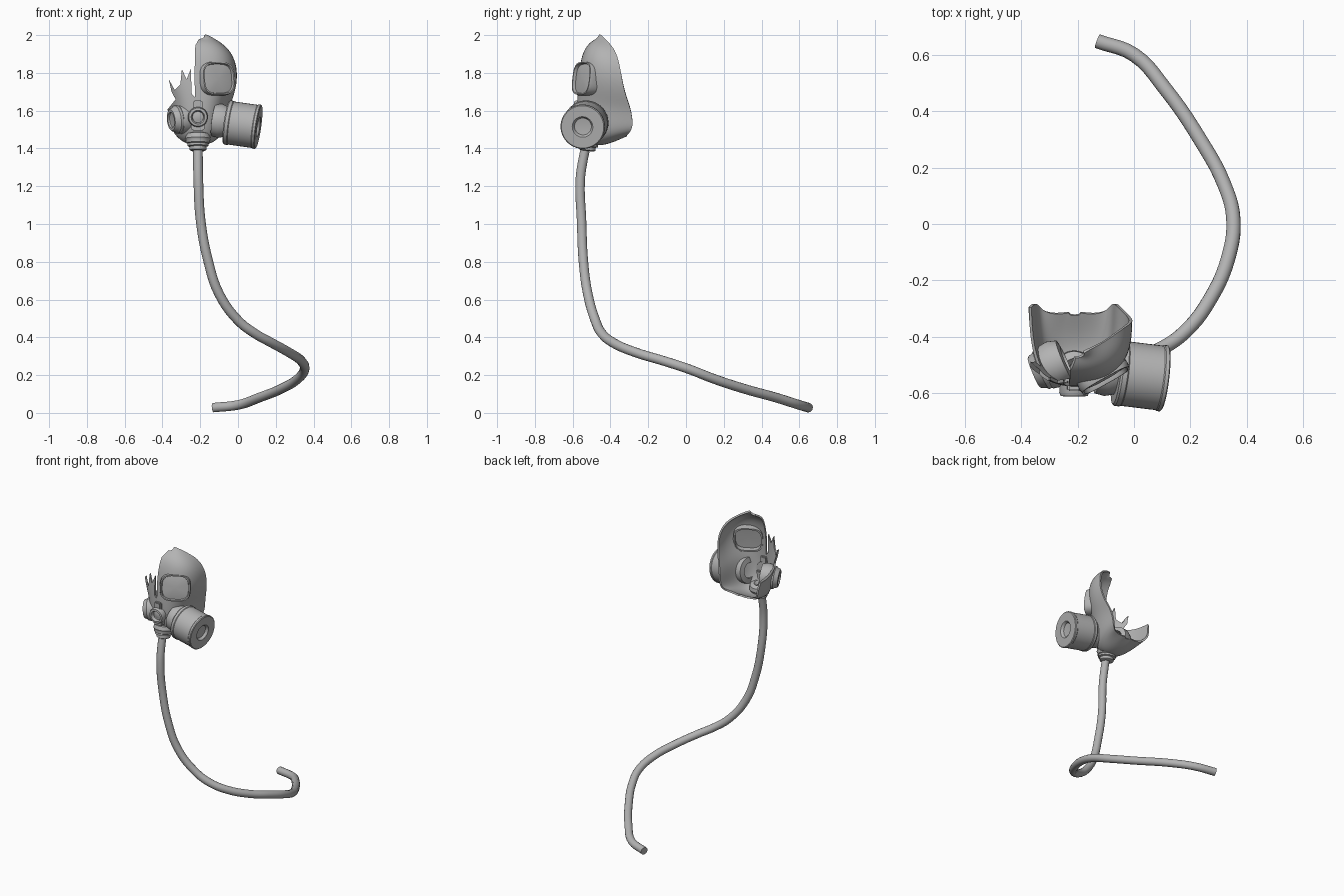
import bpy, bmesh, math
from mathutils import Vector

if "Cube" in bpy.data.objects:
    bpy.data.objects.remove(bpy.data.objects["Cube"])

XC = -0.21  # centre line of the mask
mat = bpy.data.materials.new("grey_rubber")
mat.diffuse_color = (0.45, 0.45, 0.45, 1)
mat.use_nodes = True
mat.node_tree.nodes["Principled BSDF"].inputs["Base Color"].default_value = mat.diffuse_color


def add_object(name, bm, recalc=True):
    if recalc:
        bmesh.ops.recalc_face_normals(bm, faces=bm.faces[:])
    me = bpy.data.meshes.new(name)
    bm.to_mesh(me)
    bm.free()
    ob = bpy.data.objects.new(name, me)
    bpy.context.collection.objects.link(ob)
    me.materials.append(mat)
    return ob


def smooth(ob, angle=35):
    bpy.ops.object.select_all(action='DESELECT')
    ob.select_set(True)
    bpy.context.view_layer.objects.active = ob
    bpy.ops.object.shade_smooth_by_angle(angle=math.radians(angle))


def spow(v, p):
    return math.copysign(abs(v) ** p, v)


def lathe(name, profile, origin, axis, sx=1, sy=1, power=2, seg=40):
    """Sweep (radius, height) pairs around an axis; power > 2 squares the outline."""
    bm = bmesh.new()
    q = Vector(axis).normalized().to_track_quat('Z', 'Y')
    rings = []
    for r, h in profile:
        ring = []
        for i in range(seg):
            a = 2 * math.pi * i / seg
            p = Vector((r * sx * spow(math.cos(a), 2 / power),
                        r * sy * spow(math.sin(a), 2 / power), h))
            ring.append(bm.verts.new(Vector(origin) + q @ p))
        rings.append(ring)
    for a, b in zip(rings, rings[1:]):
        for i in range(seg):
            j = (i + 1) % seg
            bm.faces.new((a[i], a[j], b[j], b[i]))
    bmesh.ops.remove_doubles(bm, verts=bm.verts[:], dist=1e-5)
    ob = add_object(name, bm)
    smooth(ob)
    return ob


def prism(name, outline, y0, y1, bevel=0):
    """Extrude an x,z outline along y."""
    bm = bmesh.new()
    face = bm.faces.new([bm.verts.new((x, y0, z)) for x, z in outline])
    ext = bmesh.ops.extrude_face_region(bm, geom=[face])
    for v in ext['geom']:
        if isinstance(v, bmesh.types.BMVert):
            v.co.y = y1
    if bevel:
        bmesh.ops.bevel(bm, geom=bm.edges[:], offset=bevel, segments=2, affect='EDGES')
    return add_object(name, bm)


# Face shell: each row runs rim - front centre - rim
# (front y, front z, rim half width, rim y, rim z)
rows = [(-.475, 1.98, .035, -.455, 2.008), (-.505, 1.965, .105, -.42, 1.972),
        (-.535, 1.93, .165, -.375, 1.925), (-.555, 1.88, .202, -.352, 1.85),
        (-.568, 1.80, .207, -.338, 1.76), (-.574, 1.72, .188, -.32, 1.68),
        (-.577, 1.65, .162, -.293, 1.61), (-.577, 1.58, .152, -.283, 1.55),
        (-.567, 1.50, .145, -.283, 1.51), (-.54, 1.44, .125, -.30, 1.48),
        (-.48, 1.41, .09, -.315, 1.47), (-.40, 1.425, .05, -.315, 1.465),
        (-.32, 1.462, .02, -.31, 1.465)]
bm = bmesh.new()
COLS, E = 20, 2 / 2.6
grid = []
for fy, fz, w, ry, rz in rows:
    line = []
    for c in range(COLS + 1):
        t = -math.pi / 2 + math.pi * c / COLS
        f = max(math.cos(t), 0) ** E
        line.append(bm.verts.new((XC + w * spow(math.sin(t), E),
                                  ry + (fy - ry) * f, rz + (fz - rz) * f)))
    grid.append(line)
for a, b in zip(grid, grid[1:]):
    for c in range(COLS):
        bm.faces.new((a[c], b[c], b[c + 1], a[c + 1]))
shell = add_object("face_shell", bm, recalc=False)
shell.modifiers.new("round", 'SUBSURF').levels = 2
thick = shell.modifiers.new("thickness", 'SOLIDIFY')
thick.thickness, thick.offset = 0.012, -1

# Cutters: eye opening and the jagged tear on the left half
EYE, EYE_AXIS = (-.105, -.545, 1.77), (.48, -.86, .13)
eye_args = dict(origin=EYE, axis=EYE_AXIS, sx=.09, sy=.083, power=3.2, seg=48)
eye_cut = lathe("eye_cutter", [(0, -.07), (.97, -.07), (.97, .08), (0, .08)], **eye_args)
tear_cut = prism("tear_cutter", [
    (-.2, 2.2), (-.2, 1.992), (-.226, 1.945), (-.23, 1.80), (-.228, 1.67), (-.245, 1.69),
    (-.25, 1.82), (-.272, 1.765), (-.297, 1.82), (-.305, 1.74), (-.335, 1.71),
    (-.366, 1.765), (-.352, 1.70), (-.33, 1.66), (-.37, 1.61), (-.6, 1.61), (-.6, 2.2)],
    -.8, -.1)
for cutter in (eye_cut, tear_cut):
    cutter.hide_render = True
    cutter.hide_set(True)
    m = shell.modifiers.new(cutter.name, 'BOOLEAN')
    m.object, m.operation, m.solver = cutter, 'DIFFERENCE', 'EXACT'
dg = bpy.context.evaluated_depsgraph_get()
baked = bpy.data.meshes.new_from_object(shell.evaluated_get(dg))
shell.modifiers.clear()
shell.data = baked
smooth(shell, 40)
for cutter in (eye_cut, tear_cut):
    bpy.data.objects.remove(cutter)

# Eye frame and lens
lathe("eye_frame", [(.93, -.045), (1.05, -.045), (1.09, -.005), (1.05, .012),
                    (.97, .012), (.93, .0), (.93, -.045)], **eye_args)
lathe("eye_lens", [(0, .004), (.6, .002), (.96, -.004), (.96, -.012), (0, -.008)], **eye_args)

# Filter canister on the right with its cheek socket
CAN_AXIS = (.98, -.12, -.14)
lathe("canister_socket", [(.05, -.08), (.085, -.075), (.09, -.04), (.08, -.005), (.05, -.005),
                          (.05, -.08)], (-.055, -.525, 1.54), CAN_AXIS)
lathe("filter_canister", [(0, -.03), (.05, -.03), (.07, -.005), (.112, -.002), (.118, .005),
                          (.118, .022), (.115, .026), (.115, .152), (.118, .156), (.118, .168),
                          (.113, .172), (.055, .172), (.05, .168), (.045, .155), (0, .15)],
      (-.06, -.527, 1.538), CAN_AXIS)

# Valve on the left cheek
VALVE_AXIS = (-.9, -.38, -.1)
lathe("cheek_socket", [(.045, -.09), (.075, -.085), (.085, -.05), (.078, -.01), (.045, -.01),
                       (.045, -.09)], (-.325, -.515, 1.553), VALVE_AXIS)
lathe("cheek_valve", [(0, -.025), (.07, -.025), (.074, -.018), (.074, .004), (.066, .012),
                      (.062, .026), (.056, .032), (.042, .032), (.038, .024), (0, .02)],
      (-.325, -.515, 1.553), VALVE_AXIS)

# Front speaking valve and its frame plates
lathe("front_valve", [(0, -.03), (.05, -.03), (.053, .02), (.048, .032), (.036, .034),
                      (.031, .026), (.029, .012), (.015, .016), (0, .017)],
      (-.212, -.577, 1.567), (0, -1, -.03))
prism("front_frame_top", [(-.238, 1.60), (-.186, 1.60), (-.189, 1.655), (-.235, 1.655)],
      -.592, -.55, .006)
prism("front_frame_bottom", [(-.255, 1.555), (-.169, 1.555), (-.18, 1.495), (-.244, 1.495)],
      -.59, -.53, .006)

# Chin outlet stack and hose collar
lathe("chin_outlet", [(.035, .05), (.062, .04), (.068, .015), (.062, .005), (.062, -.008),
                      (.055, -.012), (.055, -.024), (.044, -.028), (.044, -.045), (.036, -.05),
                      (.02, -.05), (.02, .03), (.035, .05)],
      (-.212, -.518, 1.437), (.0, .13, 1))

# Breathing hose
path = [(-.212, -.525, 1.43), (-.212, -.545, 1.34), (-.21, -.56, 1.23), (-.198, -.553, 1.02),
        (-.157, -.543, .8), (-.1, -.52, .63), (0, -.48, .49), (.09, -.445, .42),
        (.18, -.383, .37), (.27, -.266, .32), (.335, -.117, .275), (.352, .02, .23),
        (.32, .14, .183), (.234, .30, .13), (.11, .48, .08), (0, .6, .042), (-.13, .648, .028)]
cu = bpy.data.curves.new("hose", 'CURVE')
cu.dimensions = '3D'
cu.bevel_depth, cu.bevel_resolution, cu.resolution_u = .0255, 5, 5
cu.use_fill_caps = True
sp = cu.splines.new('BEZIER')
sp.bezier_points.add(len(path) - 1)
for bp, co in zip(sp.bezier_points, path):
    bp.co = co
    bp.handle_left_type = bp.handle_right_type = 'AUTO'
cu.materials.append(mat)
hose = bpy.data.objects.new("hose", cu)
bpy.context.collection.objects.link(hose)
